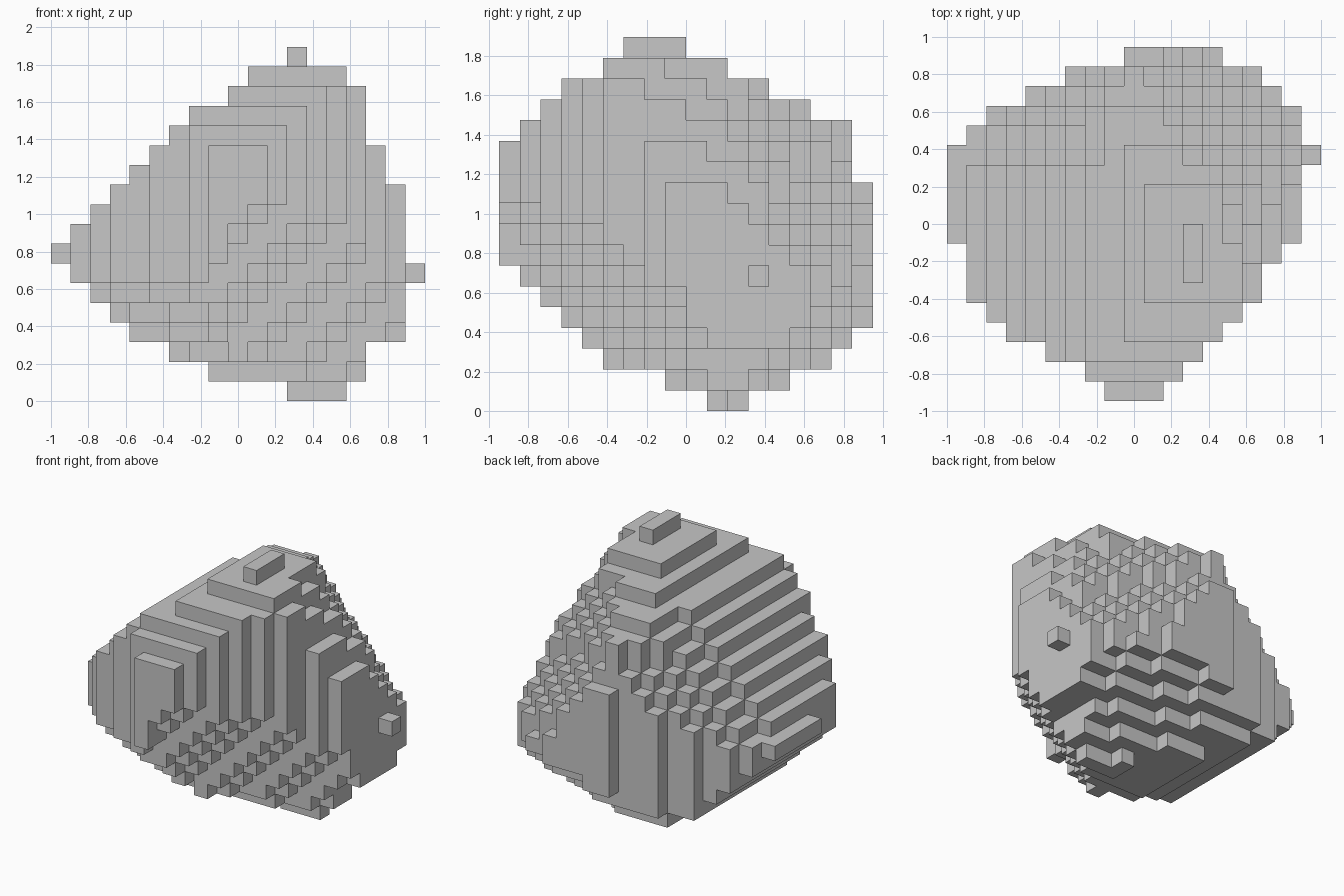
import bpy, bmesh
from mathutils import Vector

if "Cube" in bpy.data.objects:
    bpy.data.objects.remove(bpy.data.objects["Cube"])

H = 2 / 19                      # block size
NX, NY, NZ = 19, 18, 18         # blocks along each axis

# Outline ranges (first block, end block): x per layer, y per layer, x per row of depth
X_BY_Z = [(12, 15), (8, 16), (6, 16), (4, 18), (3, 18), (2, 18), (1, 19), (0, 18), (1, 18),
          (2, 18), (3, 18), (4, 17), (5, 17), (6, 16), (7, 16), (9, 16), (10, 15), (12, 13)]
Y_BY_Z = [(10, 12), (8, 14), (5, 16), (4, 17), (3, 18), (2, 18), (1, 18), (0, 18), (0, 18),
          (0, 18), (0, 18), (0, 17), (0, 17), (1, 17), (2, 15), (3, 13), (5, 11), (6, 9)]
X_BY_Y = [(8, 11), (7, 12), (5, 13), (3, 14), (2, 15), (1, 16), (1, 16), (1, 17), (0, 18),
          (0, 18), (0, 18), (0, 18), (0, 19), (1, 18), (2, 18), (4, 17), (6, 16), (9, 14)]

# Slanted facets of the rock: normal and limit
FACETS = [
    (Vector((0.49, 0.55, 0.405)), 1.015),     # upper back right
    (Vector((0.83, 0.27, 0.53)), 1.335),      # upper right
    (Vector((-1.0, 0.2, 1.0)), 1.795),        # upper left slope
    (Vector((-0.376, -0.744, -0.913)), 0.07), # lower front left
    (Vector((0.265, 0.669, -0.913)), 0.22),   # lower back right
]
# Facets measured in block steps
STEP_FACETS = [
    (Vector((1.0, -1.45, -1.0)), 0.1),        # lower front right
    (Vector((-1.0, 1.0, 0.9)), 18.75),        # upper back left
]


def filled(i, j, k):
    """True where a block belongs to the rock."""
    if not (0 <= i < NX and 0 <= j < NY and 0 <= k < NZ):
        return False
    if not (X_BY_Z[k][0] <= i < X_BY_Z[k][1]
            and Y_BY_Z[k][0] <= j < Y_BY_Z[k][1]
            and X_BY_Y[j][0] <= i < X_BY_Y[j][1]):
        return False
    s = Vector((i, j, k))
    c = Vector(((i + 0.5 - NX / 2) * H, (j + 0.5 - NY / 2) * H, (k + 0.5) * H))
    return (all(n.dot(c) <= limit for n, limit in FACETS)
            and all(n.dot(s) <= limit for n, limit in STEP_FACETS))


blocks = {(i, j, k) for i in range(NX) for j in range(NY) for k in range(NZ)
          if filled(i, j, k)}
# Outermost tip blocks on the front and left
blocks |= {(8, 0, 7), (0, 12, 7)}

# Skin only the exposed block sides
bm = bmesh.new()
corners = {}


def corner(p):
    if p not in corners:
        corners[p] = bm.verts.new(((p[0] - NX / 2) * H, (p[1] - NY / 2) * H, p[2] * H))
    return corners[p]


for b in sorted(blocks):
    for axis in range(3):
        for side in (0, 1):
            near = list(b)
            near[axis] += 2 * side - 1
            if tuple(near) in blocks:
                continue
            quad = []
            for s, t in ((0, 0), (1, 0), (1, 1), (0, 1)):
                p = list(b)
                p[axis] += side
                p[(axis + 1) % 3] += s
                p[(axis + 2) % 3] += t
                quad.append(corner(tuple(p)))
            bm.faces.new(quad if side else quad[::-1])

mesh = bpy.data.meshes.new("block_rock")
bm.to_mesh(mesh)
bm.free()

# Plain stone colour
stone = bpy.data.materials.new("stone_grey")
stone.diffuse_color = (0.57, 0.57, 0.57, 1)
stone.use_nodes = True
stone.node_tree.nodes["Principled BSDF"].inputs["Base Color"].default_value = stone.diffuse_color
mesh.materials.append(stone)

rock = bpy.data.objects.new("block_rock", mesh)
bpy.context.collection.objects.link(rock)
